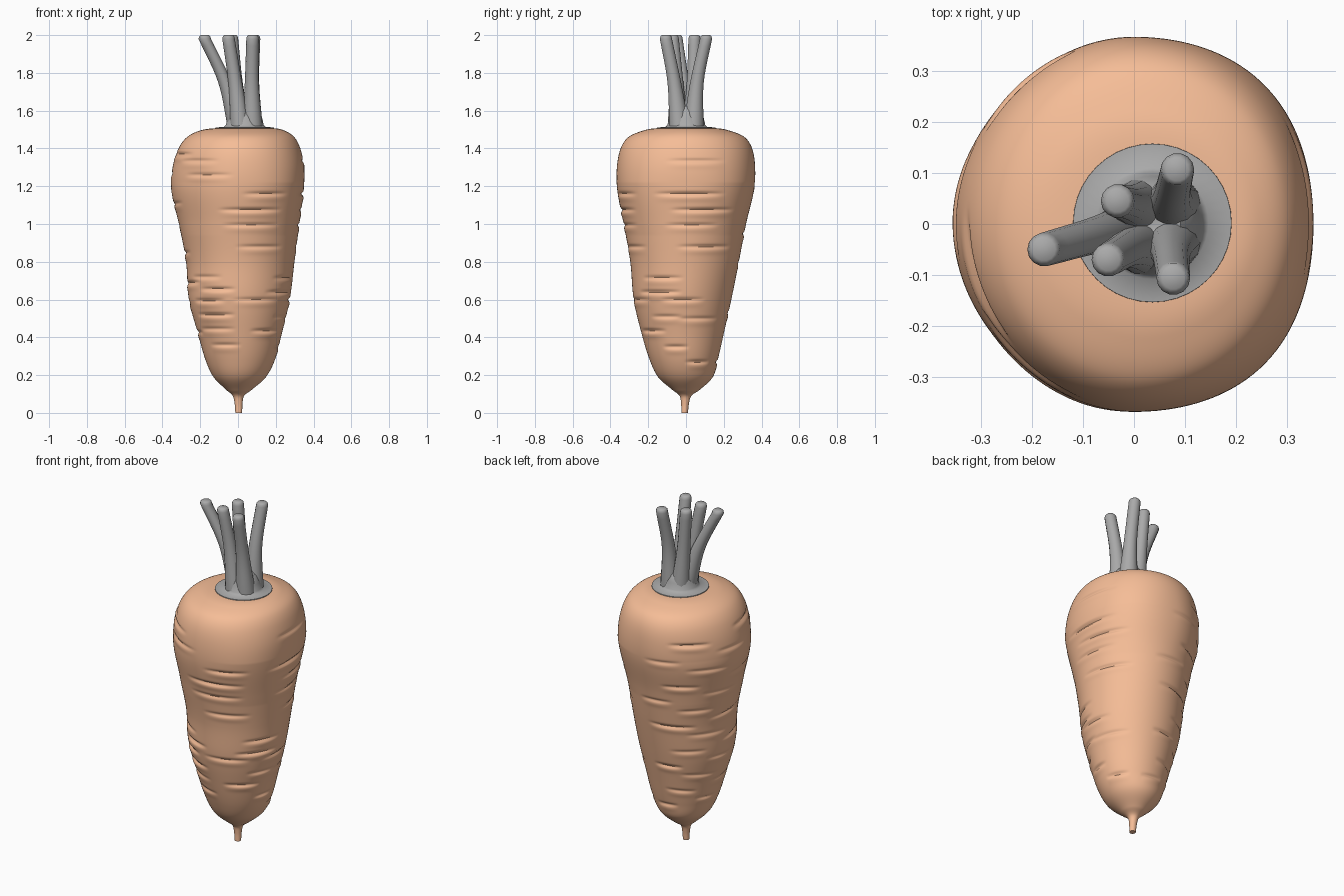
import bpy, bmesh, math, random

if "Cube" in bpy.data.objects:
    bpy.data.objects.remove(bpy.data.objects["Cube"])

random.seed(4)


def loft(name, rings, color):
    """Skin a stack of equal-sized vertex rings and cap both ends."""
    bm = bmesh.new()
    vs = [[bm.verts.new(p) for p in r] for r in rings]
    n = len(rings[0])
    for a, b in zip(vs, vs[1:]):
        for i in range(n):
            j = (i + 1) % n
            bm.faces.new((a[i], a[j], b[j], b[i]))
    bm.faces.new(vs[0][::-1])
    bm.faces.new(vs[-1])
    me = bpy.data.meshes.new(name)
    bm.to_mesh(me)
    bm.free()
    me.materials.append(color)
    ob = bpy.data.objects.new(name, me)
    bpy.context.collection.objects.link(ob)
    bpy.ops.object.select_all(action='DESELECT')
    ob.select_set(True)
    bpy.context.view_layer.objects.active = ob
    bpy.ops.object.shade_smooth_by_angle(angle=math.radians(50))


def material(name, rgb):
    m = bpy.data.materials.new(name)
    m.diffuse_color = (*rgb, 1)
    m.use_nodes = True
    m.node_tree.nodes["Principled BSDF"].inputs["Base Color"].default_value = m.diffuse_color
    return m


def smooth_rows(rows, step):
    """Resample rows with a spline spaced by distance between the rows."""
    t = [0]
    for a, b in zip(rows, rows[1:]):
        t.append(t[-1] + math.dist(a[:3], b[:3]))

    def slope(i, k):
        lo, hi = max(i - 1, 0), min(i + 1, len(rows) - 1)
        return (rows[hi][k] - rows[lo][k]) / (t[hi] - t[lo])

    out = []
    for i in range(len(rows) - 1):
        d = t[i + 1] - t[i]
        n = max(3, int(d / step))
        for s in range(n):
            u = s / n
            h1, h2 = 2 * u**3 - 3 * u**2 + 1, u**3 - 2 * u**2 + u
            h3, h4 = 1 - h1, u**3 - u**2
            out.append([h1 * rows[i][k] + h2 * d * slope(i, k) + h3 * rows[i + 1][k]
                        + h4 * d * slope(i + 1, k) for k in range(len(rows[0]))])
    out.append(list(rows[-1]))
    return out


orange = material("orange_skin", (0.92, 0.51, 0.31))
grey = material("stalk_grey", (0.4, 0.4, 0.4))

# Root outline: z, left, right, front, back
outline = [
    (0.00, -0.014, 0.022, -0.025, 0.010),
    (0.05, -0.018, 0.024, -0.026, 0.016),
    (0.09, -0.028, 0.032, -0.034, 0.028),
    (0.12, -0.060, 0.070, -0.070, 0.070),
    (0.19, -0.130, 0.148, -0.148, 0.142),
    (0.28, -0.172, 0.195, -0.192, 0.168),
    (0.42, -0.212, 0.232, -0.235, 0.200),
    (0.60, -0.260, 0.274, -0.277, 0.240),
    (0.80, -0.275, 0.299, -0.295, 0.280),
    (1.00, -0.313, 0.325, -0.330, 0.318),
    (1.18, -0.353, 0.348, -0.364, 0.360),
    (1.30, -0.346, 0.350, -0.366, 0.366),
    (1.40, -0.315, 0.330, -0.346, 0.350),
    (1.46, -0.270, 0.298, -0.305, 0.310),
    (1.495, -0.200, 0.245, -0.225, 0.228),
    (1.507, -0.120, 0.190, -0.155, 0.160),
    (1.505, 0.000, 0.080, -0.040, 0.040),
]

# Creases: (offset across the view, height) for the front and right sides
front_marks = [(-.23, 1.335), (-.17, 1.26), (.15, 1.16), (.07, 1.075), (.07, .995),
               (.12, .88), (-.2, .72), (-.13, .655), (.25, .64), (.1, .6),
               (-.18, .595), (-.15, .52), (-.15, .445), (.17, .435), (-.1, .36)]
right_marks = [(.05, 1.335), (.02, 1.16), (.04, .995), (.12, .88), (.1, 1.075),
               (-.13, .715), (.0, .6), (-.1, .51), (.1, .5), (-.05, .35), (.1, .27)]
creases = []
for marks, facing in ((front_marks, -math.pi / 2), (right_marks, 0)):
    for off, z in marks:
        r = 0.2 + 0.14 * min(z, 1.1)
        creases.append((facing + math.asin(max(-.9, min(.9, off / r))), z,
                        random.uniform(.35, .55), random.uniform(.007, .012), 0))
# Creases on the back and left, spread around with no clumps
for k in range(22):
    creases.append((math.pi * (.5 + .62 * (k * .618 % 1)), 0.27 + 1.1 * k / 21,
                    random.uniform(.3, .5), random.uniform(.006, .011),
                    random.uniform(-.015, .015)))


def crease_depth(ang, z, near):
    d = 0
    for a0, z0, w, depth, tilt in near:
        da = (ang - a0 + math.pi) % (2 * math.pi) - math.pi
        if abs(da) < w:
            dz = z - z0 - tilt * da
            d += depth * (1 - (da / w) ** 2) * (math.exp(-(dz / .009) ** 2)
                                                - .3 * math.exp(-((dz + .025) / .016) ** 2))
    return d


# Root body, a little fuller at the right-hand corners near the shoulder
SEG = 144
rings = []
for z, x0, x1, y0, y1 in smooth_rows(outline, .0065):
    near = [c for c in creases if abs(c[1] - z) < .08]
    full = max(0, 1 - abs(z - 1.22) / .28)
    ring = []
    for i in range(SEG):
        a = 2 * math.pi * i / SEG
        d = crease_depth(a, z, near)
        d -= full * math.sin(2 * a) ** 2 * (.016 if math.cos(a) > 0 else -.009)
        ring.append(((x0 + x1) / 2 + ((x1 - x0) / 2 - d) * math.cos(a),
                     (y0 + y1) / 2 + ((y1 - y0) / 2 - d) * math.sin(a), z))
    rings.append(ring)
loft("carrot_root", rings, orange)


def circle(x, y, z, r, n):
    return [(x + r * math.cos(2 * math.pi * i / n), y + r * math.sin(2 * math.pi * i / n), z)
            for i in range(n)]


# Crown disc and collar at the foot of the leaves
collar = [(.156, 1.500), (.155, 1.511), (.110, 1.514), (.100, 1.525), (.092, 1.56),
          (.076, 1.60), (.055, 1.625), (.02, 1.60)]
loft("leaf_crown", [circle(.036, .002, z, r, 40) for r, z in collar], grey)

# Leaf stalks: foot, middle and tip positions
stalks = [
    ((-.002, -.005), (-.068, -.020), (-.176, -.050)),
    ((.012, .036), (-.012, .040), (-.032, .045)),
    ((.076, .040), (.075, .058), (.085, .106)),
    ((.012, -.044), (-.015, -.050), (-.050, -.070)),
    ((.076, -.036), (.073, -.062), (.077, -.106)),
]
for k, (a, b, c) in enumerate(stalks):
    path = smooth_rows([(*a, 1.52, .054), (*b, 1.75, .037), (*c, 1.98, .033)], .035)
    path += [[*c, 1.993, .030], [*c, 2.0, .022]]
    loft(f"leaf_stalk_{k + 1}", [circle(x, y, z, r, 14) for x, y, z, r in path], grey)
